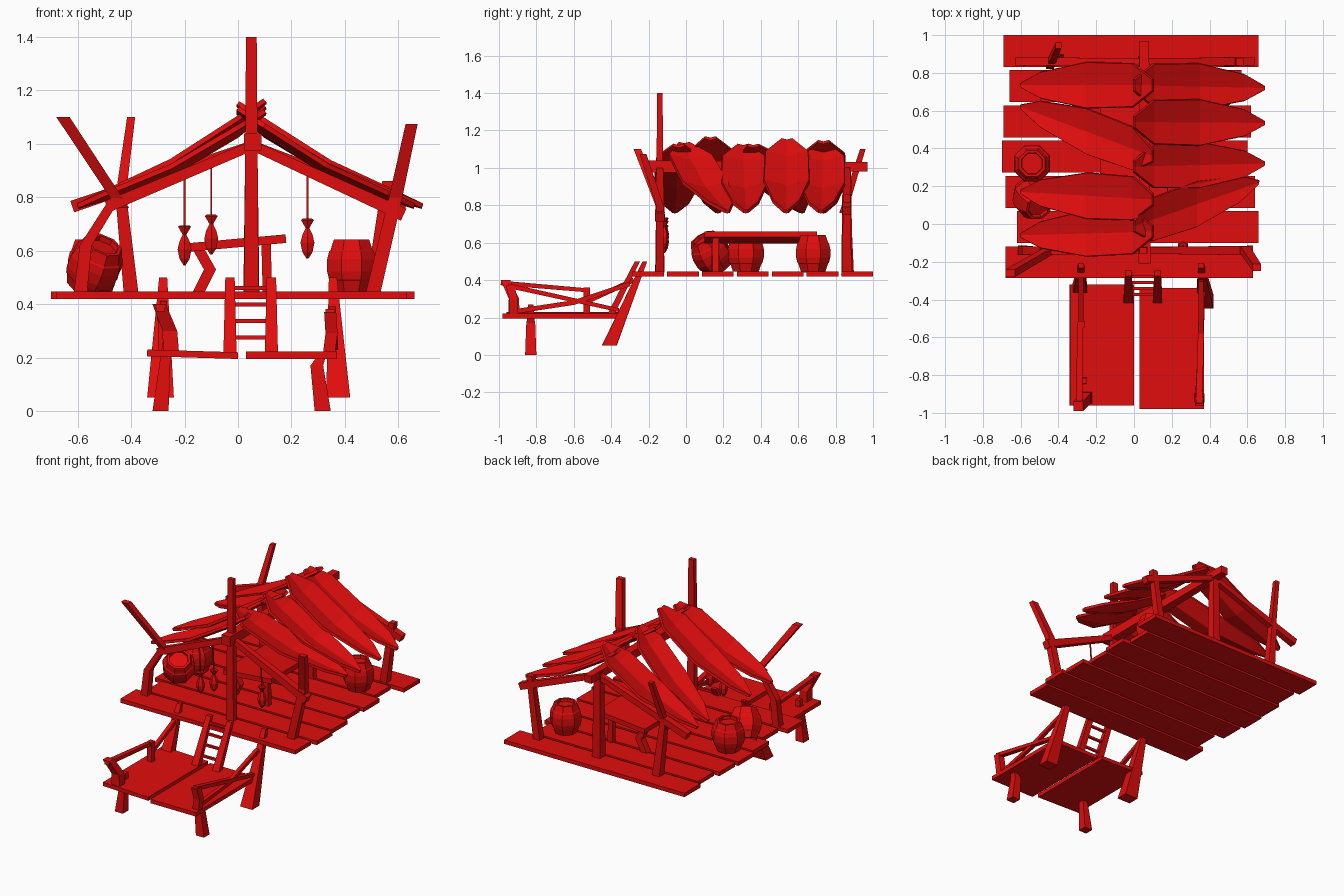
import bpy, bmesh, math
from mathutils import Vector, Matrix

cube = bpy.data.objects.get("Cube")
if cube:
    bpy.data.objects.remove(cube, do_unlink=True)

RED = (0.75, 0.004, 0.004, 1)
red = bpy.data.materials.new("red")
red.use_nodes = True
red.diffuse_color = RED
red.node_tree.nodes["Principled BSDF"].inputs["Base Color"].default_value = RED


def finish(name, bm):
    bmesh.ops.recalc_face_normals(bm, faces=bm.faces)
    mesh = bpy.data.meshes.new(name)
    bm.to_mesh(mesh)
    bm.free()
    mesh.materials.append(red)
    ob = bpy.data.objects.new(name, mesh)
    bpy.context.collection.objects.link(ob)
    return ob


def box(name, x, y, z, tilt=0):
    """Box from (min, max) ranges, optionally tilted about the y axis."""
    bm = bmesh.new()
    bmesh.ops.create_cube(bm, size=1)
    size = [b - a for a, b in (x, y, z)]
    mid = [(a + b) / 2 for a, b in (x, y, z)]
    bm.transform(Matrix.Translation(mid) @ Matrix.Rotation(tilt, 4, 'Y')
                 @ Matrix.Diagonal((*size, 1)))
    return finish(name, bm)


def beam(name, pts, w0, w1=None, flat=1.0):
    """Square timber along a path, tapering from w0 to w1; uprights are cut level."""
    w1 = w0 if w1 is None else w1
    pts = [Vector(p) for p in pts]
    upright = abs((pts[-1] - pts[0]).normalized().z) > 0.6
    bm = bmesh.new()
    rings = []
    for i, p in enumerate(pts):
        d = (pts[min(i + 1, len(pts) - 1)] - pts[max(i - 1, 0)]).normalized()
        if upright:
            d = Vector((0, 0, 1))
        ref = Vector((1, 0, 0)) if abs(d.x) < 0.6 else Vector((0, 0, 1))
        u = (ref - d * ref.dot(d)).normalized()
        v = d.cross(u)
        w = (w0 + (w1 - w0) * i / (len(pts) - 1)) / 2
        rings.append([bm.verts.new(p + u * a * w + v * b * w * flat)
                      for a, b in ((-1, -1), (1, -1), (1, 1), (-1, 1))])
    for a, b in zip(rings, rings[1:]):
        for k in range(4):
            bm.faces.new((a[k], a[k - 1], b[k - 1], b[k]))
    bm.faces.new(rings[0])
    bm.faces.new(rings[-1])
    return finish(name, bm)


def lathe(name, profile, sides, loc, scale=(1, 1, 1), rot=(0, 0, 0)):
    """Turned solid from (radius, height) pairs."""
    bm = bmesh.new()
    rings = [[bm.verts.new((r * math.cos(math.tau * (k + .5) / sides),
                            r * math.sin(math.tau * (k + .5) / sides), z))
              for k in range(sides)] for r, z in profile]
    for a, b in zip(rings, rings[1:]):
        for k in range(sides):
            bm.faces.new((a[k - 1], a[k], b[k], b[k - 1]))
    bm.faces.new(rings[0])
    bm.faces.new(rings[-1])
    bm.transform(Matrix.Diagonal((*scale, 1)))
    ob = finish(name, bm)
    ob.location, ob.rotation_euler = loc, rot
    return ob


# Main deck: seven uneven planks
ends = [(-.68, .63), (-.62, .66), (-.68, .64), (-.70, .60), (-.69, .62), (-.66, .57), (-.69, .66)]
for i, x in enumerate(ends):
    y = -.287 + i * .1865
    box("deck_plank", x, (y, y + .169), (.42, .447))

# Landing stage with legs
box("landing_board_right", (-.34, 0), (-.96, -.32), (.2, .225), .03)
box("landing_board_left", (.03, .37), (-.98, -.34), (.195, .222))
beam("front_leg_right", [(-.29, -.83, 0), (-.265, -.83, .27)], .06, .03)
beam("front_leg_left", [(.317, -.83, 0), (.295, -.83, .17), (.31, -.83, .2)], .06, .035)
beam("rear_leg_right", [(-.29, -.41, .05), (-.28, -.22, .5)], .1, .03, .8)
beam("rear_leg_left", [(.375, -.41, .05), (.355, -.22, .5)], .09, .03, .85)

# Landing railings
beam("rail_post_right", [(-.25, -.92, .21), (-.255, -.92, .3), (-.295, -.965, .4)], .06, .05)
beam("rail_post_right", [(-.28, -.53, .21), (-.28, -.53, .36)], .035)
beam("rail_right", [(-.29, -.99, .385), (-.285, -.52, .345)], .035, .03, .7)
beam("rail_right", [(-.28, -.54, .28), (-.28, -.28, .4)], .025)
beam("rail_post_left", [(.34, -.92, .21), (.35, -.92, .29), (.345, -.94, .37)], .045)
beam("rail_left", [(.345, -.95, .37), (.36, -.36, .24)], .035, .03, .7)
beam("rail_left", [(.335, -.93, .23), (.355, -.6, .28), (.355, -.3, .38)], .025)

# Ladder
for name, x in (("ladder_rail_right", -.03), ("ladder_rail_left", .125)):
    beam(name, [(x, -.41, .2), (x, -.26, .5)], .05, .035, .8)
for i in range(4):
    z = .275 + i * .062
    y = -.41 + (z - .2) / 2
    beam("ladder_rung", [(-.03, y, z), (.12, y, z)], .015)

# Roof frame: two posts, ridge pole and sloping rafters
beam("front_mast", [(.05, -.14, .43), (.05, -.14, 1.4)], .055, .04, .75)
beam("back_post", [(.05, .86, .43), (.05, .86, 1.02)], .06, .045)
beam("ridge_pole", [(.055, -.21, 1.007), (.055, .97, 1.007)], .065, .05)
beam("front_rafter_right", [(.07, -.14, 1.0), (-.49, -.14, .765)], .035, .045)
beam("front_rafter_left", [(.04, -.14, 1.0), (.62, -.14, .735)], .035, .05)
beam("back_rafter_right", [(.07, .86, 1.0), (-.62, .86, .765)], .035, .045)
beam("back_rafter_left", [(.04, .86, 1.0), (.63, .86, .77)], .035, .045)

# Corner poles
beam("front_corner_post_right", [(-.59, -.14, .44), (-.57, -.14, .62), (-.47, -.14, .78)], .05, .04)
beam("front_corner_pole_right", [(-.43, -.13, .76), (-.655, -.26, 1.1)], .045, .05, .8)
beam("back_corner_post_right", [(-.40, .87, .44), (-.44, .86, .82)], .055, .04)
beam("back_corner_pole_right", [(-.445, .84, .76), (-.40, .945, 1.1)], .04, .03)
beam("front_corner_pole_left", [(.505, -.14, .44), (.59, -.14, .8), (.65, -.23, 1.075)], .055, .045, .8)
beam("back_corner_post_left", [(.5, .86, .44), (.56, .86, .86)], .05, .04)


def leaf(name, root, tip, lift):
    """Broad folded roof leaf running from the ridge to the eave."""
    rx, ry = root
    tx, ty = tip
    bm = bmesh.new()
    rows = []
    # fraction along, half width, height
    for t, w, z in ((0, .03, 1.115), (.15, .115, 1.03), (.5, .122, .885),
                    (.85, .07, .797), (1, .012, .765)):
        x, y = rx + (tx - rx) * t, ry + (ty - ry) * t
        rows.append([bm.verts.new((x, y + k * w, z + lift * (1 - t) + abs(k) * w * .25))
                     for k in (-1, 0, 1)])
    for a, b in zip(rows, rows[1:]):
        for k in range(2):
            bm.faces.new((a[k], a[k + 1], b[k + 1], b[k]))
    ob = finish(name, bm)
    mod = ob.modifiers.new("thickness", 'SOLIDIFY')
    mod.thickness, mod.offset = .018, 0


for ry, ty, lift in ((.735, .72, 0), (.54, .535, .03), (.305, .32, 0), (-.01, .22, .01)):
    leaf("roof_leaf_left", (.0, ry), (.69 if ty > .3 else .66, ty), lift)
for ry, ty, lift in ((.735, .735, .02), (.36, .62, 0), (.13, .17, .04), (-.04, -.06, 0)):
    leaf("roof_leaf_right", (.1, ry), (-.6, ty), lift)

# Barrels with bands and a sunken lid
barrel = [(.07, .02), (.075, 0), (.09, .04), (.096, .045), (.104, .075), (.104, .12),
          (.096, .15), (.09, .155), (.075, .195), (.06, .195), (.058, .175)]
lathe("barrel_upright_right", barrel, 8, (-.54, .32, .447))
lathe("barrel_tilted_right", barrel, 8, (-.57, .18, .465), rot=(.5, .4, 0))
lathe("barrel_left", barrel, 8, (.425, .68, .447), scale=(.95, .95, 1))

# Crooked table
box("table_top", (-.18, .18), (.1, .7), (.613, .645), -.09)
for y in (.16, .64):
    beam("table_leg_right", [(-.15, y, .44), (-.105, y, .53), (-.15, y, .61)], .045)
    beam("table_leg_left", [(.11, y, .44), (.105, y, .635)], .035)

# Hanging fish on strings
fish = [(.004, 0), (.022, .025), (.03, .06), (.022, .09), (.008, .115), (.028, .145), (.02, .15)]
for x, z, top in ((-.2, .545, .88), (-.1, .585, .93), (.26, .57, .9)):
    lathe("fish", fish, 6, (x, -.115, z), scale=(1, .8, 1))
    beam("fish_string", [(x, -.115, z + .14), (x, -.13, top)], .007)
